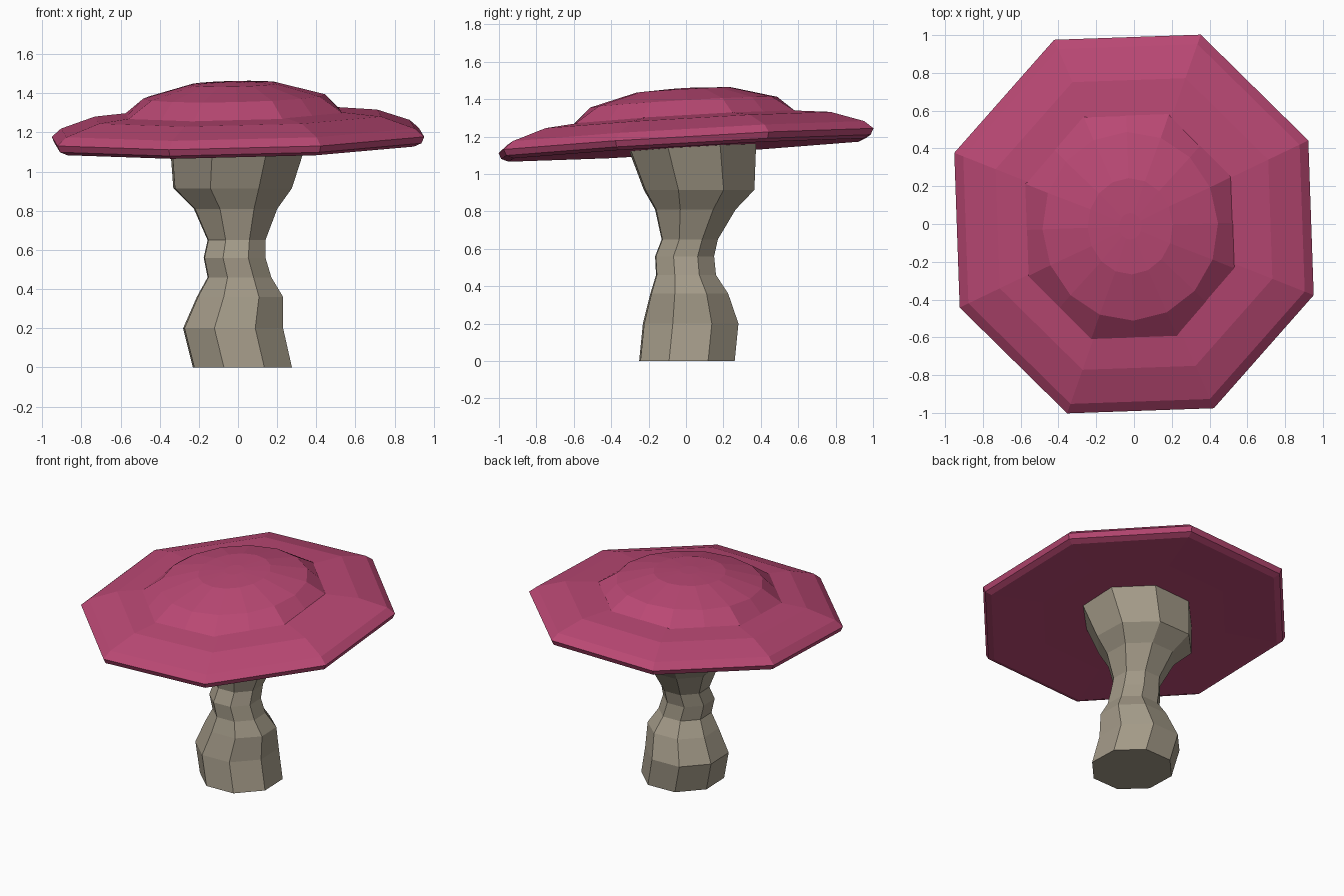
import bpy
import bmesh
from math import cos, sin, pi, radians

cube = bpy.data.objects.get("Cube")
if cube:
    bpy.data.objects.remove(cube)

TWIST = radians(2)


def make_material(name, color):
    mat = bpy.data.materials.new(name)
    mat.use_nodes = True
    mat.diffuse_color = color
    mat.node_tree.nodes["Principled BSDF"].inputs["Base Color"].default_value = color
    return mat


def ring(sides, cx, cy, rx, ry, height, flat_edges=False):
    """Polygon ring; height is a function of x and y. flat_edges pulls odd
    points in to the edge midpoints of a polygon with half the sides."""
    points = []
    for i in range(sides):
        a = pi / 8 + 2 * pi * i / sides
        k = cos(pi / 8) if flat_edges and i % 2 else 1
        px, py = rx * k * cos(a), ry * k * sin(a)
        x = cx + px * cos(TWIST) - py * sin(TWIST)
        y = cy + px * sin(TWIST) + py * cos(TWIST)
        points.append((x, y, height(x, y)))
    return points


def loft(name, rings, mat):
    """Skin a closed solid through rings listed from bottom to top."""
    bm = bmesh.new()
    loops = [[bm.verts.new(p) for p in r] for r in rings]
    n = len(loops[0])
    for low, high in zip(loops, loops[1:]):
        for i in range(n):
            j = (i + 1) % n
            bm.faces.new((low[i], low[j], high[j], high[i]))
    bm.faces.new(loops[0][::-1])
    bm.faces.new(loops[-1])
    bmesh.ops.recalc_face_normals(bm, faces=bm.faces)
    mesh = bpy.data.meshes.new(name)
    bm.to_mesh(mesh)
    bm.free()
    mesh.materials.append(mat)
    obj = bpy.data.objects.new(name, mesh)
    bpy.context.collection.objects.link(obj)
    return obj


def tilted(offset):
    """Height on the leaning plane of the cap."""
    return lambda x, y: 1.178 + 0.023 * x + 0.058 * y + offset


cap_pink = make_material("cap pink", (0.49, 0.065, 0.174, 1))
stalk_grey = make_material("stalk grey", (0.366, 0.323, 0.246, 1))

# Stalk: height, then x and y limits of each wobbly ring
stalk_rings = []
for z, x0, x1, y0, y1 in (
    (0, -0.23, 0.275, -0.25, 0.26),
    (0.2, -0.28, 0.23, -0.23, 0.28),
    (0.36, -0.21, 0.23, -0.19, 0.225),
    (0.46, -0.155, 0.17, -0.16, 0.16),
    (0.56, -0.175, 0.14, -0.165, 0.15),
    (0.65, -0.155, 0.14, -0.13, 0.17),
    (0.81, -0.225, 0.2, -0.165, 0.265),
    (0.915, -0.33, 0.275, -0.225, 0.365),
    (1.18, -0.35, 0.36, -0.325, 0.375),
):
    stalk_rings.append(ring(8, (x0 + x1) / 2, (y0 + y1) / 2,
                            (x1 - x0) / 1.87, (y1 - y0) / 1.87,
                            lambda x, y, z=z: z))
loft("stalk", stalk_rings, stalk_grey)

# Cap brim: scale and offset from the leaning plane, underside to top
brim_profile = ((0.6, -0.042), (0.945, -0.05), (0.985, -0.033), (1, 0),
                (0.95, 0.042), (0.77, 0.103), (0.56, 0.125))
loft("cap_brim", [ring(8, 0, 0, 1.015 * s, 1.071 * s, tilted(h))
                  for s, h in brim_profile], cap_pink)

# Cap dome: octagonal foot rounding off to a faceted crown
dome_profile = ((0.595, 0.64, 0.118, True), (0.465, 0.5, 0.207, False),
                (0.225, 0.255, 0.272, False), (0.06, 0.07, 0.281, False))
loft("cap_dome", [ring(16, -0.02, -0.012, rx, ry, tilted(h), flat)
                  for rx, ry, h, flat in dome_profile], cap_pink)
